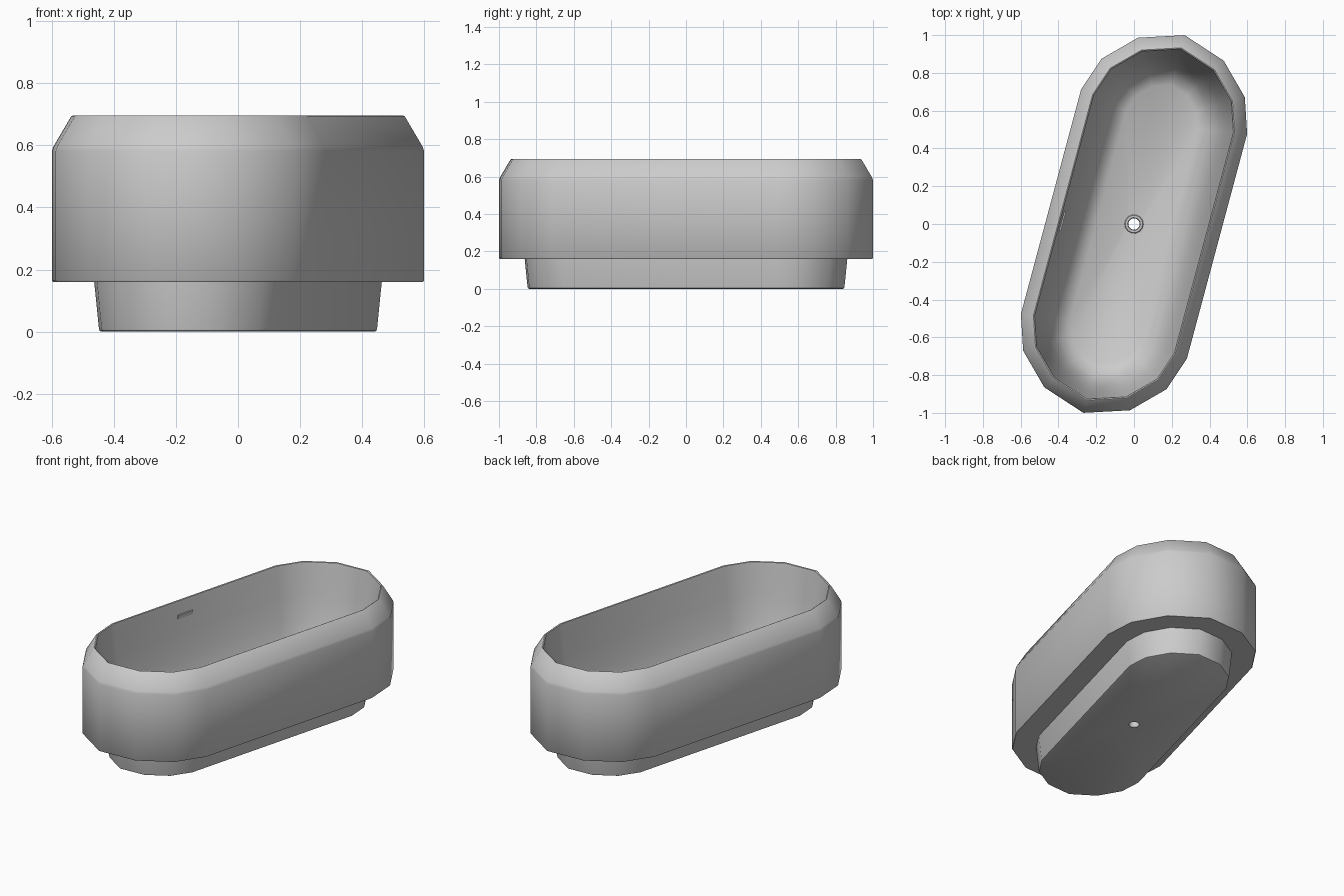
import bpy, bmesh, math
from mathutils import Vector, Matrix

if "Cube" in bpy.data.objects:
    bpy.data.objects.remove(bpy.data.objects["Cube"])

YAW = Matrix.Rotation(-math.radians(15), 4, 'Z')

# Half of the rounded end, mirrored into a 14-sided oblong (long axis y)
END = [(0.235, 0.958), (0.393, 0.80), (0.455, 0.616)]
OUTLINE = ([(0, 1.035)] + END + [(x, -y) for x, y in reversed(END)]
           + [(0, -1.035)] + [(-x, -y) for x, y in END] + [(-x, y) for x, y in reversed(END)])
N = len(OUTLINE)


def inset(d):
    """Outline moved inwards by d with mitred corners."""
    pts = [Vector(p) for p in OUTLINE]
    out = []
    for i, p in enumerate(pts):
        a = (p - pts[i - 1]).normalized()
        b = (pts[(i + 1) % N] - p).normalized()
        na, nb = Vector((a.y, -a.x)), Vector((b.y, -b.x))
        out.append(p + (na + nb) * (d / (1 + na.dot(nb))))
    return out


def circle(r):
    return [Vector((r * math.sin(2 * math.pi * i / N), r * math.cos(2 * math.pi * i / N)))
            for i in range(N)]


def finish(name, bm):
    bmesh.ops.recalc_face_normals(bm, faces=bm.faces)
    bm.transform(YAW)
    me = bpy.data.meshes.new(name)
    bm.to_mesh(me)
    bm.free()
    ob = bpy.data.objects.new(name, me)
    bpy.context.collection.objects.link(ob)
    bpy.ops.object.select_all(action='DESELECT')
    ob.select_set(True)
    bpy.context.view_layer.objects.active = ob
    bpy.ops.object.shade_smooth_by_angle(angle=math.radians(40))
    return ob


def loft(name, rings):
    """Closed loop of rings, each (points, z), skinned with quads."""
    bm = bmesh.new()
    rows = [[bm.verts.new((p.x, p.y, z)) for p in pts] for pts, z in rings]
    for k, row in enumerate(rows):
        nxt = rows[(k + 1) % len(rows)]
        for i in range(N):
            j = (i + 1) % N
            bm.faces.new((row[i], row[j], nxt[j], nxt[i]))
    return finish(name, bm)


# Tub shell: underside, plinth, body, chamfered rim, then down the basin
profile = [(0.158, 0.0), (0.152, 0.003), (0.150, 0.01), (0.135, 0.16),
           (0.004, 0.16), (0.0, 0.165), (0.0, 0.582), (0.005, 0.596),
           (0.061, 0.692), (0.066, 0.695), (0.072, 0.692),
           (0.078, 0.65), (0.095, 0.50), (0.118, 0.36), (0.142, 0.26),
           (0.172, 0.18), (0.21, 0.128), (0.26, 0.10)]
loft("tub_shell", [(circle(0.04), 0.0)] + [(inset(d), z) for d, z in profile]
     + [(circle(0.04), 0.075)])

# Drain collar lining the hole
loft("drain_collar", [(circle(r), z) for r, z in
                      [(0.03, 0.001), (0.042, 0.001), (0.042, 0.074), (0.05, 0.078),
                       (0.046, 0.083), (0.034, 0.083), (0.03, 0.078)]])

# Overflow slot plate on the long inner wall
bm = bmesh.new()
bmesh.ops.create_cube(bm, size=1, matrix=Matrix.Translation((-0.371, -0.083, 0.60))
                      @ Matrix.Rotation(math.radians(6.5), 4, 'Y')
                      @ Matrix.Diagonal((0.01, 0.11, 0.024, 1)))
finish("overflow_slot", bm)
